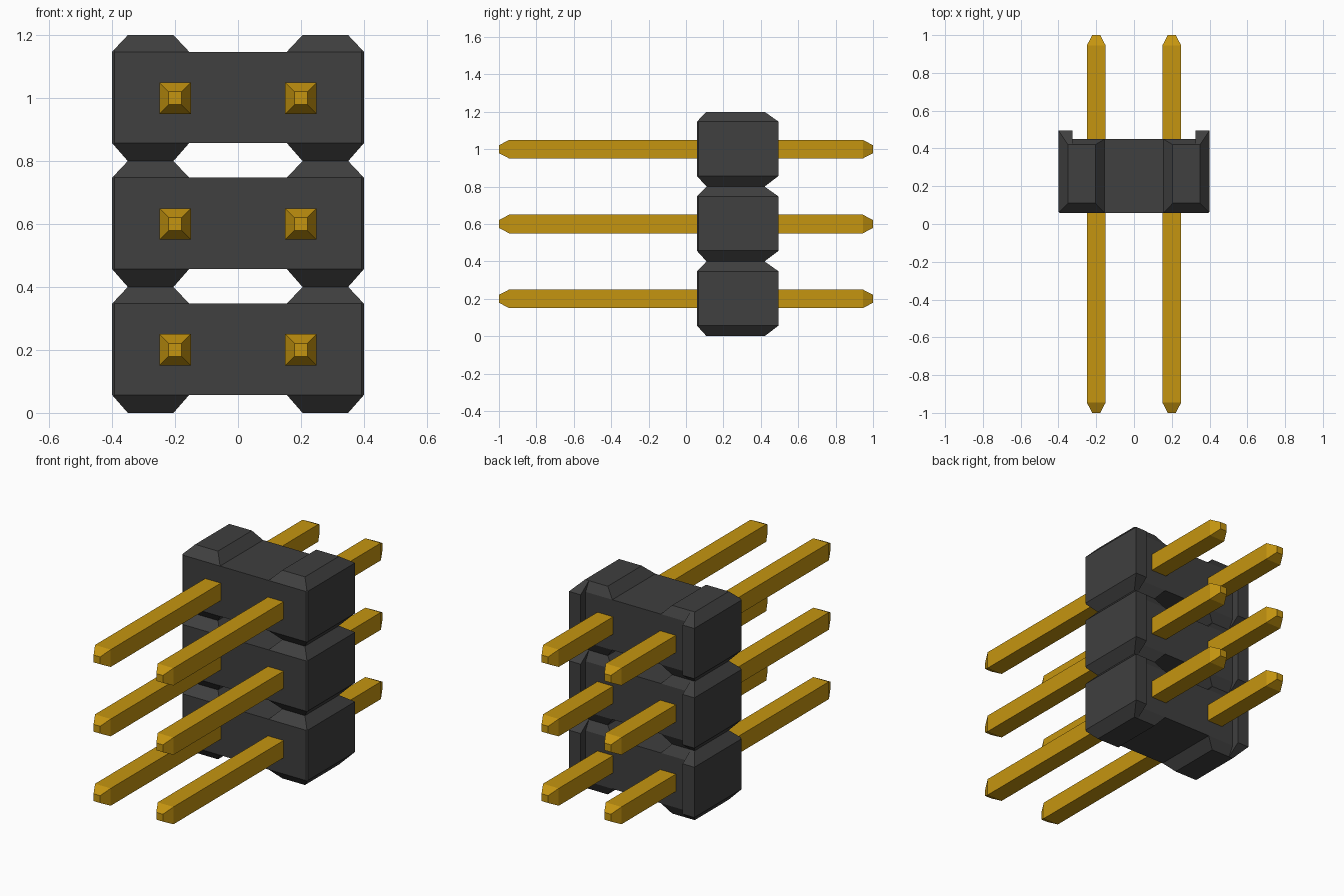
import bpy, bmesh

cube = bpy.data.objects.get("Cube")
if cube:
    bpy.data.objects.remove(cube, do_unlink=True)


def material(name, color, roughness):
    m = bpy.data.materials.new(name)
    m.use_nodes = True
    m.diffuse_color = (*color, 1)
    bsdf = m.node_tree.nodes["Principled BSDF"]
    bsdf.inputs["Base Color"].default_value = (*color, 1)
    bsdf.inputs["Roughness"].default_value = roughness
    return m


plastic = material("dark grey plastic", (0.05, 0.05, 0.05), 0.6)
gold = material("gold metal", (0.56, 0.30, 0.005), 0.4)


def loft(sections):
    """Closed solid through (y, [(x, z), ...]) sections; repeated points merge."""
    bm = bmesh.new()
    rings = [[bm.verts.new((x, y, z)) for x, z in pts] for y, pts in sections]
    n = len(rings[0])
    for a, b in zip(rings, rings[1:]):
        for i in range(n):
            j = (i + 1) % n
            bm.faces.new((a[i], a[j], b[j], b[i]))
    bm.faces.new(rings[0])
    bm.faces.new(rings[-1])
    bmesh.ops.remove_doubles(bm, verts=bm.verts, dist=1e-4)
    bmesh.ops.dissolve_degenerate(bm, dist=1e-4, edges=bm.edges)
    bmesh.ops.recalc_face_normals(bm, faces=bm.faces)
    return bm


def make(name, bm, mat):
    me = bpy.data.meshes.new(name)
    bm.to_mesh(me)
    bm.free()
    me.materials.append(mat)
    ob = bpy.data.objects.new(name, me)
    bpy.context.collection.objects.link(ob)
    return ob


# Cell outline seen from the front: a bar with raised lugs at both ends
Z0, Z1, ZT = 0.057, 0.347, 0.4
OUT, INN = 0.4, 0.155


def outline(raised):
    a, b, z = (0.35, 0.205, ZT) if raised else (OUT, INN, Z1)
    top = [(-OUT, Z1), (-a, z), (-b, z), (-INN, Z1),
           (INN, Z1), (b, z), (a, z), (OUT, Z1)]
    return top + [(x, ZT + 0.004 * (not raised) - z) if z == zz and raised
                  else (x, Z0) for x, zz in reversed(top)]


def wall_outline(raised, s):
    a, z, zb = (0.35, ZT, 0.0) if raised else (OUT, Z1, Z0)
    return [(s * x, h) for x, h in ((0.325, z), (a, z), (OUT, Z1),
                                    (OUT, Z0), (a, zb), (0.325, zb))]


bm = loft([(0.058, outline(False)), (0.11, outline(True)),
           (0.42, outline(True)), (0.45, outline(False))])
# Small bevel on the front upright edges
edges = [e for e in bm.edges
         if all(abs(abs(v.co.x) - OUT) < 1e-3 and v.co.y < 0.06 for v in e.verts)]
bmesh.ops.bevel(bm, geom=edges, offset=0.008, segments=1, affect='EDGES')
body = make("housing_bottom", bm, plastic)

# Rear side walls merged into the cell
walls = []
for s in (-1, 1):
    wall = make("rear_wall", loft([(0.42, wall_outline(True, s)),
                                   (0.495, wall_outline(False, s))]), plastic)
    mod = body.modifiers.new("join_wall", 'BOOLEAN')
    mod.operation = 'UNION'
    mod.solver = 'EXACT'
    mod.object = wall
    walls.append(wall)
bpy.context.view_layer.update()
merged = bpy.data.meshes.new_from_object(
    body.evaluated_get(bpy.context.evaluated_depsgraph_get()))
body.modifiers.clear()
body.data = merged
for wall in walls:
    bpy.data.objects.remove(wall, do_unlink=True)

# Flatten leftover coplanar cuts
bm = bmesh.new()
bm.from_mesh(merged)
bmesh.ops.dissolve_limit(bm, angle_limit=0.01, verts=bm.verts, edges=bm.edges)
bm.to_mesh(merged)
bm.free()

# Stack three cells
for k, level in ((1, "middle"), (2, "top")):
    cell = bpy.data.objects.new("housing_" + level, merged)
    cell.location.z = 0.4 * k
    bpy.context.collection.objects.link(cell)


# Square pins with tapered tips
def square(h):
    return [(-h, -h), (h, -h), (h, h), (-h, h)]


pin = None
for k, level in enumerate(("bottom", "middle", "top")):
    for x, side in ((-0.2, "right"), (0.2, "left")):
        name = f"pin_{level}_{side}"
        if pin is None:
            pin = make(name, loft([(-1, square(0.021)), (-0.945, square(0.05)),
                                   (0.945, square(0.05)), (1, square(0.021))]), gold)
            ob = pin
        else:
            ob = bpy.data.objects.new(name, pin.data)
            bpy.context.collection.objects.link(ob)
        ob.location = (x, 0, 0.2 + 0.4 * k)
